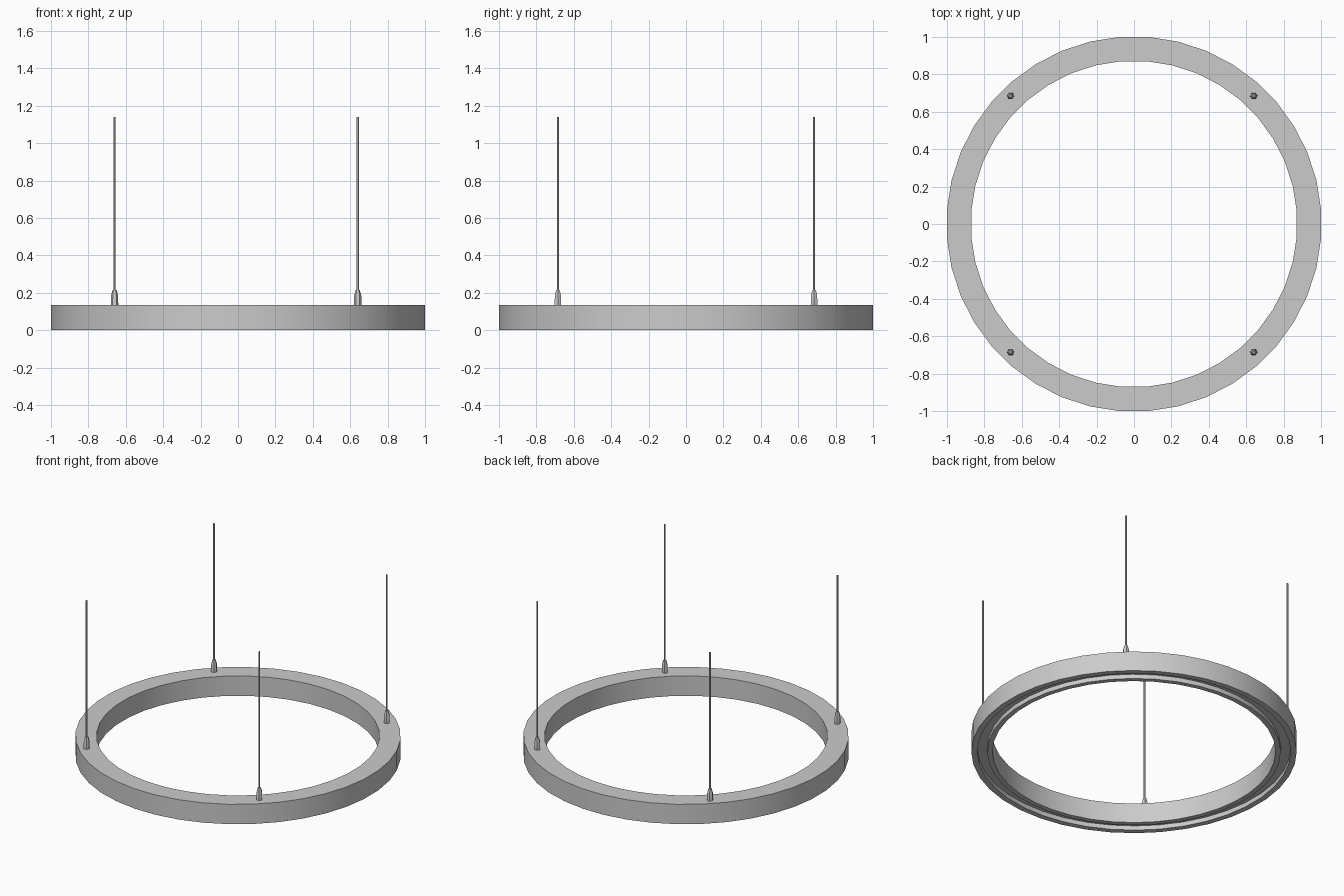
import bpy
import math

if "Cube" in bpy.data.objects:
    bpy.data.objects.remove(bpy.data.objects["Cube"])


def lathe(name, profile, sides, centre=(0, 0), offset=0.0, closed=False):
    """Revolve (radius, z) points round a vertical axis."""
    verts, faces = [], []
    n = len(profile)
    for i in range(sides):
        a = 2 * math.pi * i / sides + offset
        verts += [(r * math.cos(a), r * math.sin(a), z) for r, z in profile]
    for i in range(sides):
        j = (i + 1) % sides
        for k in range(n if closed else n - 1):
            m = (k + 1) % n
            faces.append((i * n + k, j * n + k, j * n + m, i * n + m))
    if not closed:
        faces.append([i * n for i in reversed(range(sides))])
        faces.append([i * n + n - 1 for i in range(sides)])
    mesh = bpy.data.meshes.new(name)
    mesh.from_pydata(verts, [], faces)
    mesh.update()
    obj = bpy.data.objects.new(name, mesh)
    obj.location = (centre[0], centre[1], 0)
    bpy.context.collection.objects.link(obj)
    bpy.ops.object.select_all(action='DESELECT')
    obj.select_set(True)
    bpy.context.view_layer.objects.active = obj
    bpy.ops.object.shade_smooth_by_angle(angle=math.radians(30))
    return obj


# Ring housing with a recessed light channel underneath
SIDES = 40
half = math.pi / SIDES
k = 1 / math.cos(half)
H = 0.135
section = [(0.87, 0), (0.902, 0), (0.902, 0.03), (0.963, 0.03),
           (0.963, 0), (1.0, 0), (1.0, H), (0.87, H)]
lathe("ring_housing", [(r * k, z) for r, z in section], SIDES,
      offset=half, closed=True)

# Four cable grips and suspension cables
for x, sx in ((-0.66, "left"), (0.64, "right")):
    for y, sy in ((-0.685, "front"), (0.685, "back")):
        lathe(f"cable_grip_{sy}_{sx}",
              [(0.02, H - 0.002), (0.019, 0.185), (0.011, 0.215)], 6, (x, y))
        lathe(f"cable_{sy}_{sx}", [(0.006, 0.2), (0.006, 1.14)], 6, (x, y))
